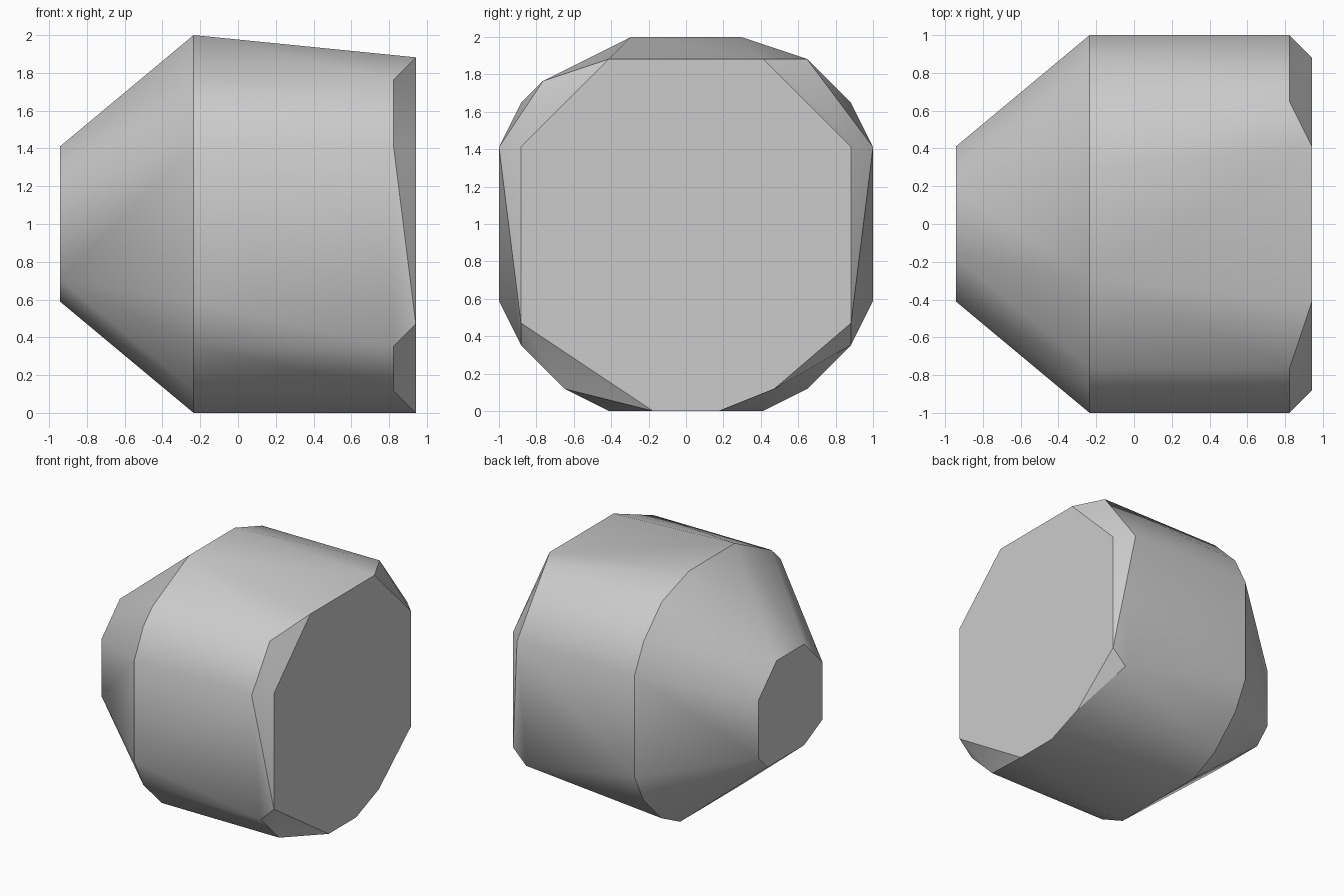
import bpy
import bmesh
from math import radians

default_cube = bpy.data.objects.get("Cube")
if default_cube:
    bpy.data.objects.remove(default_cube, do_unlink=True)

UNIT = 2 / 17  # module of the whole stone


def mirrored(half):
    """Repeat (y, z) points on the other side of y = 0."""
    return [(s * y, z) for y, z in half for s in (1, -1)]


# Cross-sections along x, as (y, z) in modules measured from the centre
nose = mirrored([(3.5, 1.5), (1.5, 3.5), (3.5, -2.5)]) + [(2.5, -3.5), (-1.5, -3.5)]
shoulder = mirrored([(2.5, 8.5), (7.5, 5.5), (8.5, 3.5), (8.5, -3.5),
                     (7.5, -5.5), (5.5, -7.5), (3.5, -8.5)])
shoulder += [(5.5, 7.5), (-6.5, 6.5)]
rim = mirrored([(8.5, 3.5), (7.5, -5.5)]) + [(5.5, 7.5), (-6.5, 6.5), (-5.5, -7.5)]
end_face = mirrored([(3.5, 7.5), (7.5, 3.5), (7.5, -4.5), (1.5, -8.5)]) + [(4, -7.5)]

# Wrap the sections in one convex skin
bm = bmesh.new()
for x, section in ((-8, nose), (-2, shoulder), (7, rim), (8, end_face)):
    for y, z in section:
        bm.verts.new((x * UNIT, y * UNIT, 1 + z * UNIT))
bmesh.ops.convex_hull(bm, input=bm.verts[:])
bmesh.ops.delete(bm, geom=[v for v in bm.verts if not v.link_faces], context="VERTS")
bmesh.ops.dissolve_limit(bm, angle_limit=radians(0.5),
                         verts=bm.verts[:], edges=bm.edges[:])
bmesh.ops.recalc_face_normals(bm, faces=bm.faces[:])

mesh = bpy.data.meshes.new("faceted_stone")
bm.to_mesh(mesh)
bm.free()
stone = bpy.data.objects.new("faceted_stone", mesh)
bpy.context.collection.objects.link(stone)

# Plain grey finish
grey = bpy.data.materials.new("stone_grey")
grey.use_nodes = True
colour = (0.6, 0.6, 0.6, 1)
grey.diffuse_color = colour
grey.node_tree.nodes["Principled BSDF"].inputs["Base Color"].default_value = colour
mesh.materials.append(grey)

# Soft barrel with crisp ends and shoulder
bpy.ops.object.select_all(action="DESELECT")
stone.select_set(True)
bpy.context.view_layer.objects.active = stone
bpy.ops.object.shade_smooth_by_angle(angle=radians(30))
